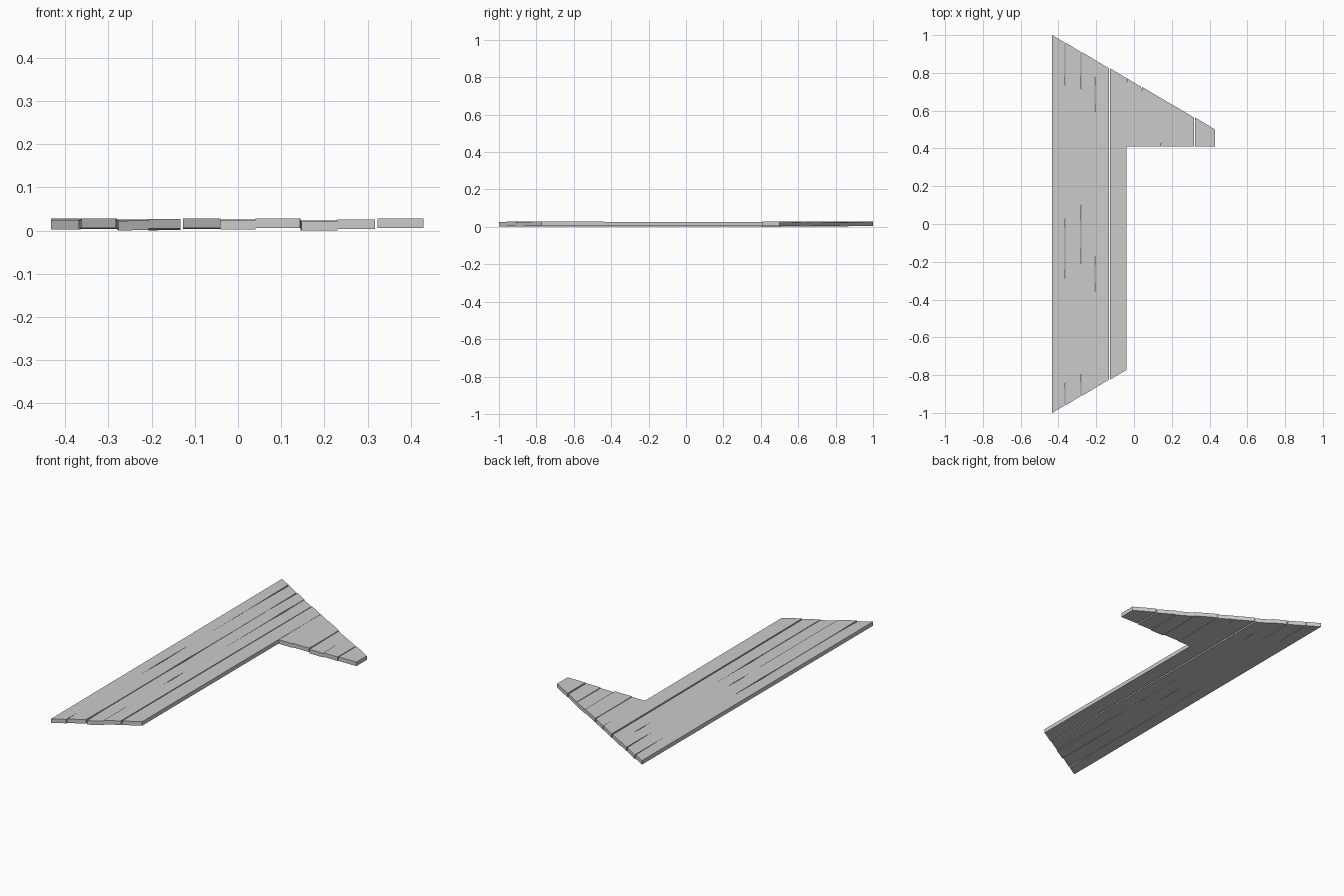
import bpy, bmesh

if "Cube" in bpy.data.objects:
    bpy.data.objects.remove(bpy.data.objects["Cube"])

# Plank seams (x) and the outline they are trimmed to
XS = [-0.433, -0.365, -0.28, -0.207, -0.13, -0.04, 0.04, 0.145, 0.23, 0.32, 0.43]
SLOPE = 0.5 / 0.863


def top(x):
    return 1.0 - SLOPE * (x - XS[0])


def bottom(x, foot):
    return 0.41 if foot else -top(x)


# Open stretches of each seam: (y start, y end, half width at start, middle, end)
W = 0.003
GAPS = {
    1: [(-0.961, -0.80, W, 0.002, 0), (-0.37, 0.11, 0, W, 0), (0.66, 0.961, 0, 0.002, W)],
    2: [(-0.911, -0.77, W, 0.002, 0), (-0.26, 0.15, 0, W, 0), (0.67, 0.911, 0, 0.002, W)],
    3: [(-0.39, -0.14, 0, W, 0), (0.56, 0.81, 0, W, 0)],
    4: [(-0.824, 0.824, W, W, W)],
    5: [(0.66, 0.772, 0, 0.001, 0.002)],
    6: [(0.68, 0.726, 0, 0.001, 0.002)],
    7: [(0.41, 0.44, 0.002, 0.001, 0)],
    9: [(0.41, 0.564, W, W, W)],
}
# Underside height at the low-y and high-y end of each plank
Z = [(0.003, 0.006), (0.006, 0.004), (0.001, 0.004), (0.005, 0.001), (0.006, 0.004),
     (0.003, 0.004), (0.006, 0.006), (0.000, 0.002), (0.004, 0.004), (0.006, 0.006)]
THICK = 0.022


def seam(i, side, foot):
    """Points up one plank edge, pulled in by the open stretches of the seam."""
    x, lo, hi = XS[i], bottom(XS[i], foot), top(XS[i])
    pts = {round(lo, 3): 0.0, round(hi, 3): 0.0}
    for a, b, wa, wm, wb in GAPS.get(i, []):
        for y, w in ((a, wa), ((a + b) / 2, wm), (b, wb)):
            if y < lo + 0.006:
                y = lo
            elif y > hi - 0.006:
                y = hi
            pts[round(y, 3)] = w
    return [(x + side * w, y) for y, w in sorted(pts.items())]


def plank(i):
    foot = i >= 5
    outline = seam(i + 1, -1, foot) + seam(i, 1, foot)[::-1]
    # the outer long edge stays straight
    if i == 4:
        outline = [(-0.04, bottom(-0.04, False)), (-0.04, top(-0.04))] + seam(4, 1, False)[::-1]
    ys = [p[1] for p in outline]
    lo, hi = min(ys), max(ys)

    def z(y):
        t = (y - lo) / (hi - lo)
        return Z[i][0] * (1 - t) + Z[i][1] * t

    bm = bmesh.new()
    low = [bm.verts.new((x, y, z(y))) for x, y in outline]
    high = [bm.verts.new((x, y, z(y) + THICK)) for x, y in outline]
    bm.faces.new(low[::-1])
    bm.faces.new(high)
    n = len(low)
    for k in range(n):
        m = (k + 1) % n
        bm.faces.new((low[k], low[m], high[m], high[k]))
    bmesh.ops.recalc_face_normals(bm, faces=bm.faces)
    name = ("short_plank_" if foot else "long_plank_") + str(i + 1)
    me = bpy.data.meshes.new(name)
    bm.to_mesh(me)
    bm.free()
    bpy.context.collection.objects.link(bpy.data.objects.new(name, me))


# Floor boards: five long ones, five short ones in the wing
for i in range(10):
    plank(i)
